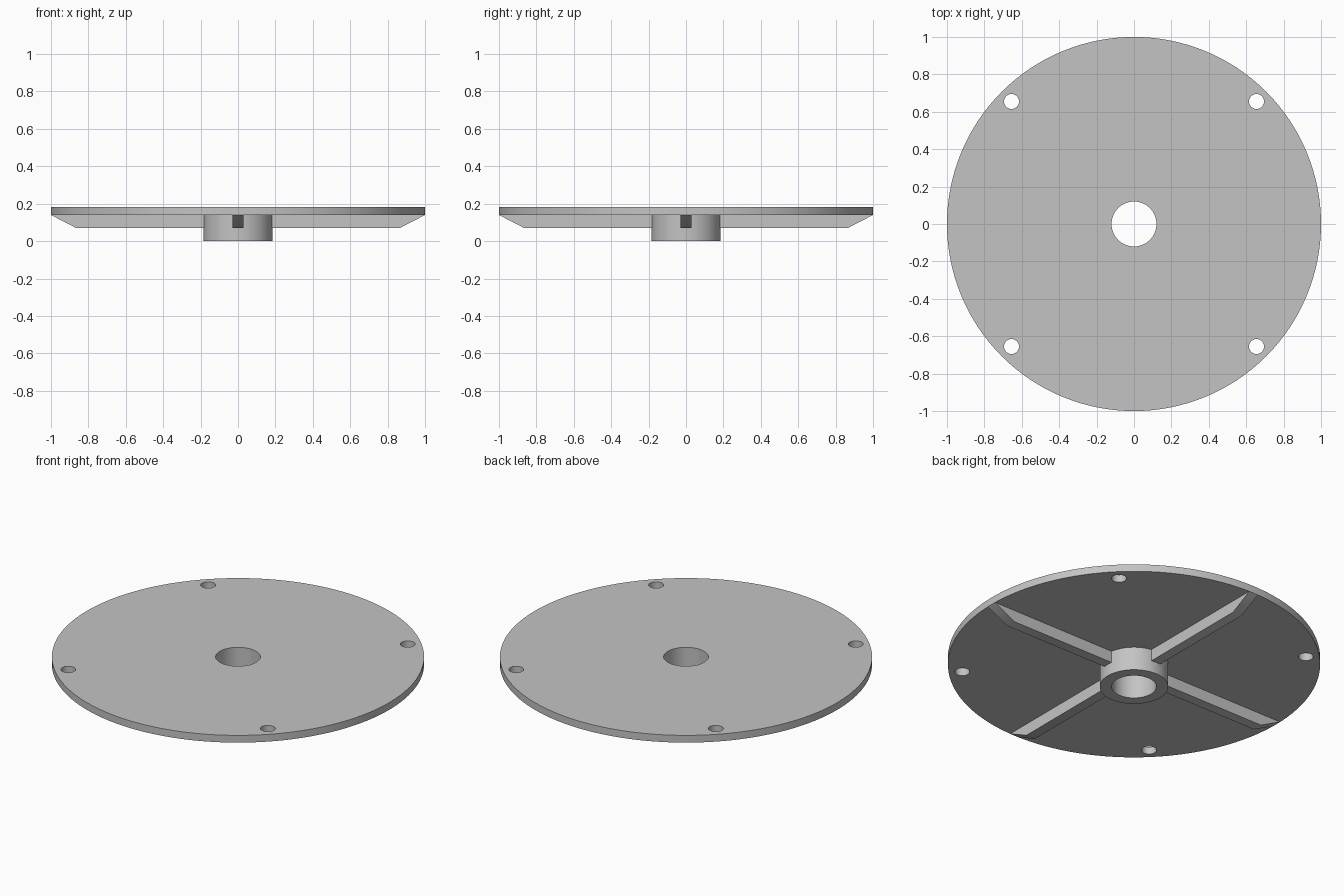
import bpy, bmesh, math
from mathutils import Matrix

cube = bpy.data.objects.get("Cube")
if cube:
    bpy.data.objects.remove(cube, do_unlink=True)

PLATE_BOTTOM, PLATE_TOP = 0.139, 0.182
BORE = 0.12

grey = bpy.data.materials.new("plain_grey")
grey.use_nodes = True
grey.diffuse_color = (0.55, 0.55, 0.55, 1)
grey.node_tree.nodes["Principled BSDF"].inputs["Base Color"].default_value = grey.diffuse_color


def finish(name, bm):
    """Turn a bmesh into a named, coloured object with sharp edges kept."""
    bmesh.ops.recalc_face_normals(bm, faces=bm.faces)
    mesh = bpy.data.meshes.new(name)
    bm.to_mesh(mesh)
    bm.free()
    mesh.materials.append(grey)
    obj = bpy.data.objects.new(name, mesh)
    bpy.context.collection.objects.link(obj)
    bpy.ops.object.select_all(action="DESELECT")
    obj.select_set(True)
    bpy.context.view_layer.objects.active = obj
    bpy.ops.object.shade_smooth_by_angle(angle=math.radians(30))
    return obj


def extrude(bm, faces, vector):
    new = bmesh.ops.extrude_face_region(bm, geom=faces)["geom"]
    verts = [v for v in new if isinstance(v, bmesh.types.BMVert)]
    bmesh.ops.translate(bm, verts=verts, vec=vector)


def pierced_disc(name, radius, holes, bottom, top):
    """Round slab with circular through holes given as (x, y, radius)."""
    bm = bmesh.new()
    for x, y, r, sides in [(0, 0, radius, 128)] + [(*h, 48) for h in holes]:
        bmesh.ops.create_circle(bm, radius=r, segments=sides,
                                matrix=Matrix.Translation((x, y, bottom)))
    bmesh.ops.triangle_fill(bm, edges=bm.edges[:], use_beauty=True, normal=(0, 0, 1))
    extrude(bm, bm.faces[:], (0, 0, top - bottom))
    return finish(name, bm)


# Round plate with centre bore and four screw holes
screw = 0.655
screw_holes = [(sx * screw, sy * screw, 0.04) for sx in (-1, 1) for sy in (-1, 1)]
pierced_disc("plate", 1.0, [(0, 0, BORE)] + screw_holes, PLATE_BOTTOM, PLATE_TOP)

# Hub tube below the plate
pierced_disc("hub", 0.184, [(0, 0, BORE)], 0, PLATE_BOTTOM)

# Four stiffening ribs with sloped outer ends
half_width = 0.03
profile = [(0.15, 0.07), (0.865, 0.07), (0.999, PLATE_BOTTOM), (0.15, PLATE_BOTTOM)]
for i, side in enumerate(("left", "back", "right", "front")):
    bm = bmesh.new()
    face = bm.faces.new([bm.verts.new((x, -half_width, z)) for x, z in profile])
    extrude(bm, [face], (0, 2 * half_width, 0))
    bmesh.ops.rotate(bm, verts=bm.verts, matrix=Matrix.Rotation(i * math.pi / 2, 3, "Z"))
    finish(side + "_rib", bm)
